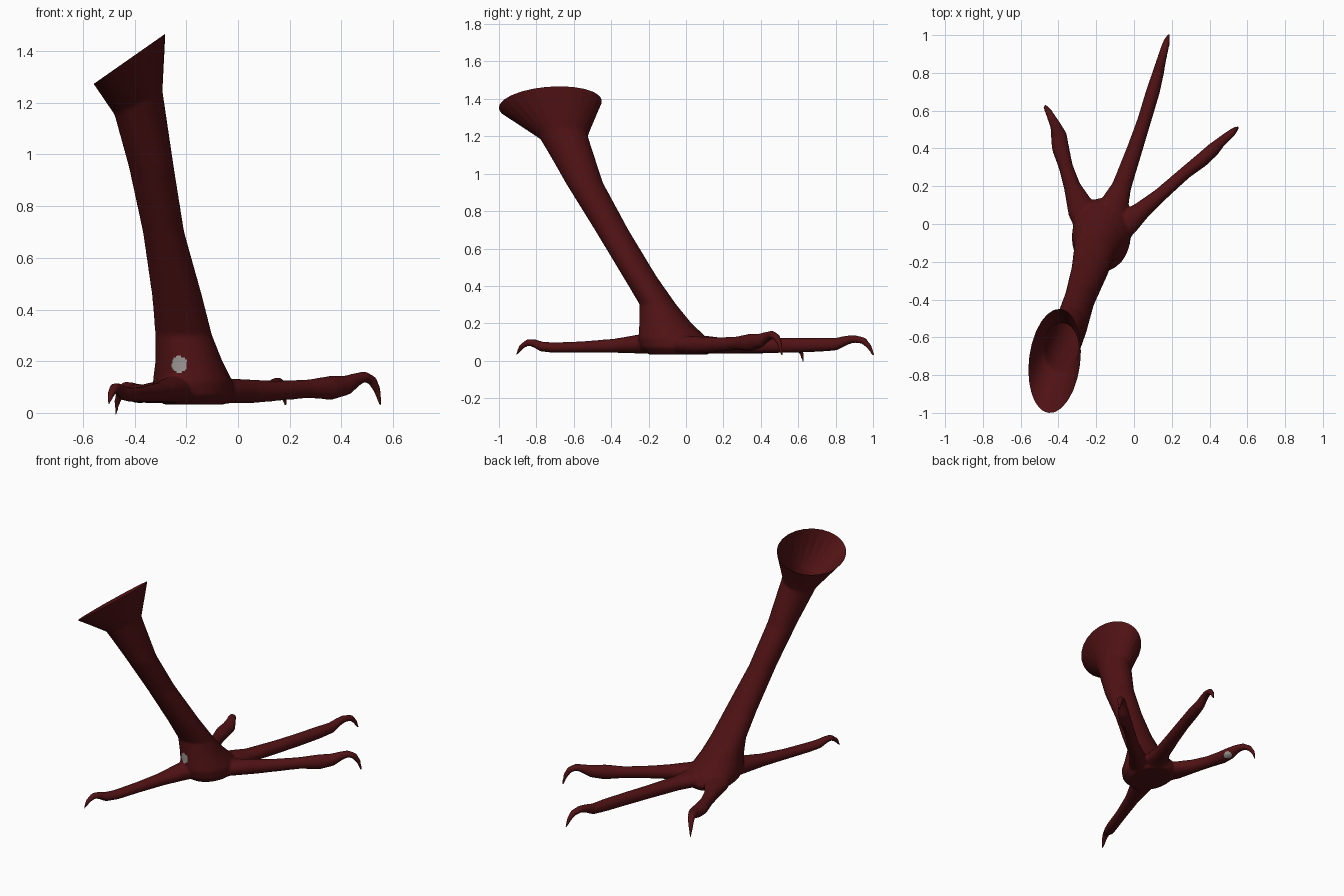
import bpy, bmesh, math
from mathutils import Vector


def material(name, rgb):
    m = bpy.data.materials.new(name)
    m.diffuse_color = (*rgb, 1)
    return m


red = material("dark red skin", (0.08, 0.006, 0.007))
grey = material("grey patch", (0.33, 0.31, 0.3))
SIDES = 24
bm = bmesh.new()


def loft(rings):
    """Closed tube through rings of points."""
    vs = [[bm.verts.new(p) for p in r] for r in rings]
    for a, b in zip(vs, vs[1:]):
        for i in range(SIDES):
            j = (i + 1) % SIDES
            bm.faces.new((a[i], a[j], b[j], b[i]))
    bm.faces.new(vs[0][::-1])
    bm.faces.new(vs[-1])


ANGLES = [2 * math.pi * i / SIDES for i in range(SIDES)]


def leg_ring(cx, cy, cz, rx, ry, slope=0, shear=0):
    return [(cx + rx * math.cos(a), cy + ry * math.sin(a) + shear * math.cos(a),
             cz + slope * rx * math.cos(a)) for a in ANGLES]


def toe(points):
    """Tube along (x, y, z, half width, half height)."""
    path = [Vector(p[:3]) for p in points]
    rings = []
    for i, p in enumerate(points):
        t = (path[min(i + 1, len(path) - 1)] - path[max(i - 1, 0)]).normalized()
        side = t.cross(Vector((0, 0, 1))).normalized()
        up = side.cross(t)
        rings.append([path[i] + side * p[3] * math.cos(a) + up * p[4] * math.sin(a)
                      for a in ANGLES])
    loft(rings)


# leg from sole to flared, slanted top (last ring lies beyond the rim cut)
loft([leg_ring(*r) for r in (
    (-.17, -.04, .032, .12, .16), (-.17, -.05, .07, .155, .19),
    (-.175, -.07, .12, .155, .185), (-.19, -.11, .2, .13, .14),
    (-.21, -.15, .3, .11, .098), (-.235, -.247, .45, .097, .09),
    (-.288, -.398, .7, .08, .09), (-.335, -.543, .95, .087, .1),
    (-.385, -.655, 1.2, .093, .13, .5),
    (-.42, -.725, 1.37, .139, .272, .7, .05),
    (-.44, -.75, 1.43, .158, .325, .7, .06))])

# long middle toe
toe([(-.17, -.05, .085, .09, .05), (-.1, .11, .085, .075, .048),
     (-.065, .2, .08, .052, .042), (.005, .4, .08, .042, .04),
     (.055, .55, .082, .037, .04), (.1, .7, .085, .037, .038),
     (.128, .8, .088, .031, .034), (.143, .86, .11, .026, .025),
     (.154, .9, .117, .024, .021), (.168, .95, .107, .021, .019),
     (.177, .98, .075, .016, .014), (.185, 1.005, .025, .006, .006)])
# right toe
toe([(-.17, -.1, .085, .09, .05), (-.03, .01, .085, .065, .048),
     (.05, .08, .083, .047, .046), (.14, .155, .085, .037, .04),
     (.27, .27, .093, .034, .036), (.36, .34, .097, .038, .047),
     (.42, .395, .107, .036, .038), (.46, .435, .13, .027, .026),
     (.49, .46, .14, .025, .021), (.52, .485, .125, .021, .019),
     (.54, .503, .085, .015, .014), (.552, .513, .025, .006, .006)])
# short left toe
toe([(-.19, -.08, .085, .09, .05), (-.28, .08, .083, .075, .046),
     (-.328, .2, .078, .045, .041), (-.36, .3, .075, .038, .037),
     (-.389, .4, .075, .046, .037), (-.398, .47, .078, .043, .034),
     (-.415, .52, .095, .03, .025), (-.435, .56, .1, .024, .021),
     (-.453, .595, .08, .019, .018), (-.467, .617, .045, .014, .013),
     (-.474, .628, -.01, .005, .005)])
# rear toe
toe([(-.19, -.08, .09, .1, .055), (-.25, -.24, .09, .065, .052),
     (-.3, -.38, .08, .045, .038), (-.36, -.55, .073, .037, .031),
     (-.41, -.7, .07, .037, .028), (-.44, -.77, .075, .033, .027),
     (-.462, -.81, .093, .025, .022), (-.477, -.845, .098, .022, .018),
     (-.49, -.88, .075, .016, .015), (-.502, -.908, .03, .006, .006)])

bmesh.ops.recalc_face_normals(bm, faces=bm.faces)
me = bpy.data.meshes.new("bird_foot")
bm.to_mesh(me)
bm.free()
foot = bpy.data.objects.new("bird_foot", me)
bpy.context.collection.objects.link(foot)
bpy.context.view_layer.objects.active = foot
foot.select_set(True)

# fuse the parts into one skin with soft joints
rem = foot.modifiers.new("fuse", 'REMESH')
rem.mode = 'VOXEL'
rem.voxel_size = 0.0075
sm = foot.modifiers.new("soften", 'SMOOTH')
sm.factor = 0.5
sm.iterations = 10
for name in ("fuse", "soften"):
    bpy.ops.object.modifier_apply(modifier=name)

# cut the leg open along the slanted rim, colour the small patches
me = foot.data
me.materials.clear()
me.materials.append(red)
me.materials.append(grey)
bm = bmesh.new()
bm.from_mesh(me)
bmesh.ops.bisect_plane(bm, geom=bm.verts[:] + bm.edges[:] + bm.faces[:],
                       plane_co=(-.42, -.725, 1.37), plane_no=Vector((-.7, 0, 1)).normalized(),
                       clear_outer=True)
patches = [Vector((-.227, -.24, .187)), Vector((-.375, .475, .05))]
for f in bm.faces:
    c = f.calc_center_median()
    f.material_index = int((c - patches[0]).length < .032 or (c - patches[1]).length < .026)
    f.smooth = True
bm.to_mesh(me)
bm.free()
